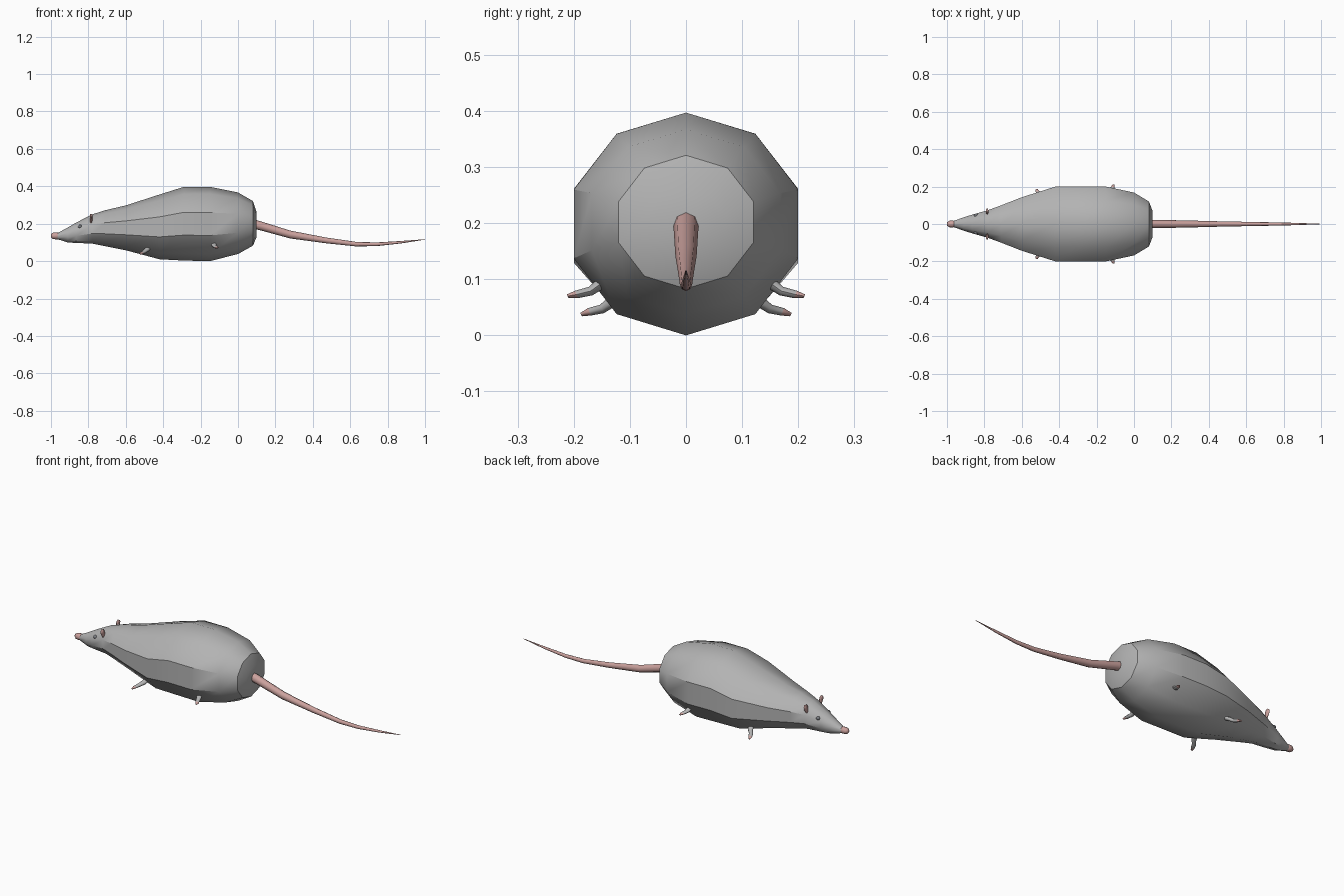
import bpy, bmesh, math
from mathutils import Vector

if "Cube" in bpy.data.objects:
    bpy.data.objects.remove(bpy.data.objects["Cube"])


def material(name, rgb):
    m = bpy.data.materials.new(name)
    m.diffuse_color = (*rgb, 1)
    m.use_nodes = True
    m.node_tree.nodes["Principled BSDF"].inputs["Base Color"].default_value = m.diffuse_color
    return m


GREY = material("grey fur", (0.45, 0.45, 0.45))
PINK = material("pink skin", (0.60, 0.36, 0.34))
EYE = material("slate eye", (0.20, 0.21, 0.23))


def loft(name, rings, sides, mats, rule=None, angle=35):
    """Skin over rings, each given as (centre, half axis a, half axis b)."""
    bm = bmesh.new()
    loops = []
    for c, a, b in rings:
        c, a, b = Vector(c), Vector(a), Vector(b)
        loops.append([bm.verts.new(c + a * math.sin(t) + b * math.cos(t))
                      for t in (2 * math.pi * i / sides for i in range(sides))])
    for l0, l1 in zip(loops, loops[1:]):
        for i in range(sides):
            j = (i + 1) % sides
            bm.faces.new((l0[i], l0[j], l1[j], l1[i]))
    bm.faces.new(loops[0])
    bm.faces.new(loops[-1])
    bmesh.ops.recalc_face_normals(bm, faces=bm.faces)
    if rule:
        for f in bm.faces:
            f.material_index = rule(f.calc_center_median())
    me = bpy.data.meshes.new(name)
    bm.to_mesh(me)
    bm.free()
    for m in mats:
        me.materials.append(m)
    ob = bpy.data.objects.new(name, me)
    bpy.context.collection.objects.link(ob)
    bpy.ops.object.select_all(action='DESELECT')
    ob.select_set(True)
    bpy.context.view_layer.objects.active = ob
    bpy.ops.object.shade_smooth_by_angle(angle=math.radians(angle))
    return ob


# Body and head: (x, bottom z, top z, half width), ten-sided sections
profile = [(-0.965, 0.117, 0.150, 0.016), (-0.91, 0.100, 0.180, 0.036),
           (-0.865, 0.097, 0.206, 0.050), (-0.78, 0.094, 0.250, 0.074),
           (-0.71, 0.080, 0.272, 0.100), (-0.60, 0.058, 0.298, 0.143),
           (-0.42, 0.010, 0.356, 0.200), (-0.29, 0.003, 0.397, 0.200),
           (-0.15, 0.000, 0.397, 0.200), (0.00, 0.038, 0.367, 0.168),
           (0.08, 0.083, 0.321, 0.120), (0.10, 0.130, 0.262, 0.068)]
loft("body", [((x, 0, (lo + hi) / 2), (0, w / 0.951, 0), (0, 0, (hi - lo) / 2))
              for x, lo, hi, w in profile], 10, [GREY])

# Nose tip
loft("nose", [((x, 0, 0.135), (0, r, 0), (0, 0, r)) for x, r in
              ((-0.955, 0.015), (-0.97, 0.019), (-0.99, 0.017), (-1.0, 0.008))],
     8, [PINK], angle=60)

# Tapering tail
loft("tail", [((x, 0, z), (0, r, 0), (0, 0, r * 1.1)) for x, z, r in
              ((0.07, 0.202, 0.023), (0.12, 0.189, 0.022), (0.28, 0.142, 0.019),
               (0.47, 0.111, 0.014), (0.63, 0.091, 0.011), (0.74, 0.090, 0.009),
               (0.87, 0.101, 0.006), (1.0, 0.116, 0.001))], 8, [PINK], angle=60)

for s, side in ((1, "left"), (-1, "right")):
    # Legs: little flattened tubes curving outward, with pink toes
    for part, path in (
            ("front_leg", ((-0.47, 0.09, 0.082), (-0.49, 0.135, 0.058), (-0.505, 0.15, 0.047),
                           (-0.515, 0.172, 0.042), (-0.52, 0.187, 0.037))),
            ("hind_leg", ((-0.13, 0.12, 0.108), (-0.13, 0.155, 0.090), (-0.125, 0.17, 0.079),
                          (-0.115, 0.195, 0.073), (-0.11, 0.211, 0.070)))):
        tip = path[-1][1]
        radii = (0.010, 0.009, 0.0075, 0.0065, 0.003)
        loft(f"{part}_{side}",
             [((x, s * y, z), (r * 1.7, 0, 0), (0, s * r * 0.45, r))
              for (x, y, z), r in zip(path, radii)], 8, [GREY, PINK],
             lambda c, t=tip: int(abs(c.y) > t - 0.015), 60)

    # Ears: thin upright petals, narrow at the base
    out = Vector((0, s * 0.35, 0.94))
    base = Vector((-0.785, s * 0.056, 0.203))
    loft(f"ear_{side}",
         [(base + out * h, (0, s * w * 0.94, -w * 0.35), (0.006, 0, 0))
          for h, w in ((0, 0.007), (0.018, 0.012), (0.034, 0.017),
                       (0.044, 0.014), (0.050, 0.005))], 8, [PINK], angle=60)

    # Eyes: small beads on the sides of the head
    loft(f"eye_{side}",
         [((-0.845 + 0.011 * math.cos(t), s * 0.046, 0.185),
           (0, 0.010 * math.sin(t), 0), (0, 0, 0.010 * math.sin(t)))
          for t in (math.radians(a) for a in (8, 40, 75, 105, 140, 172))],
         10, [EYE], angle=60)
